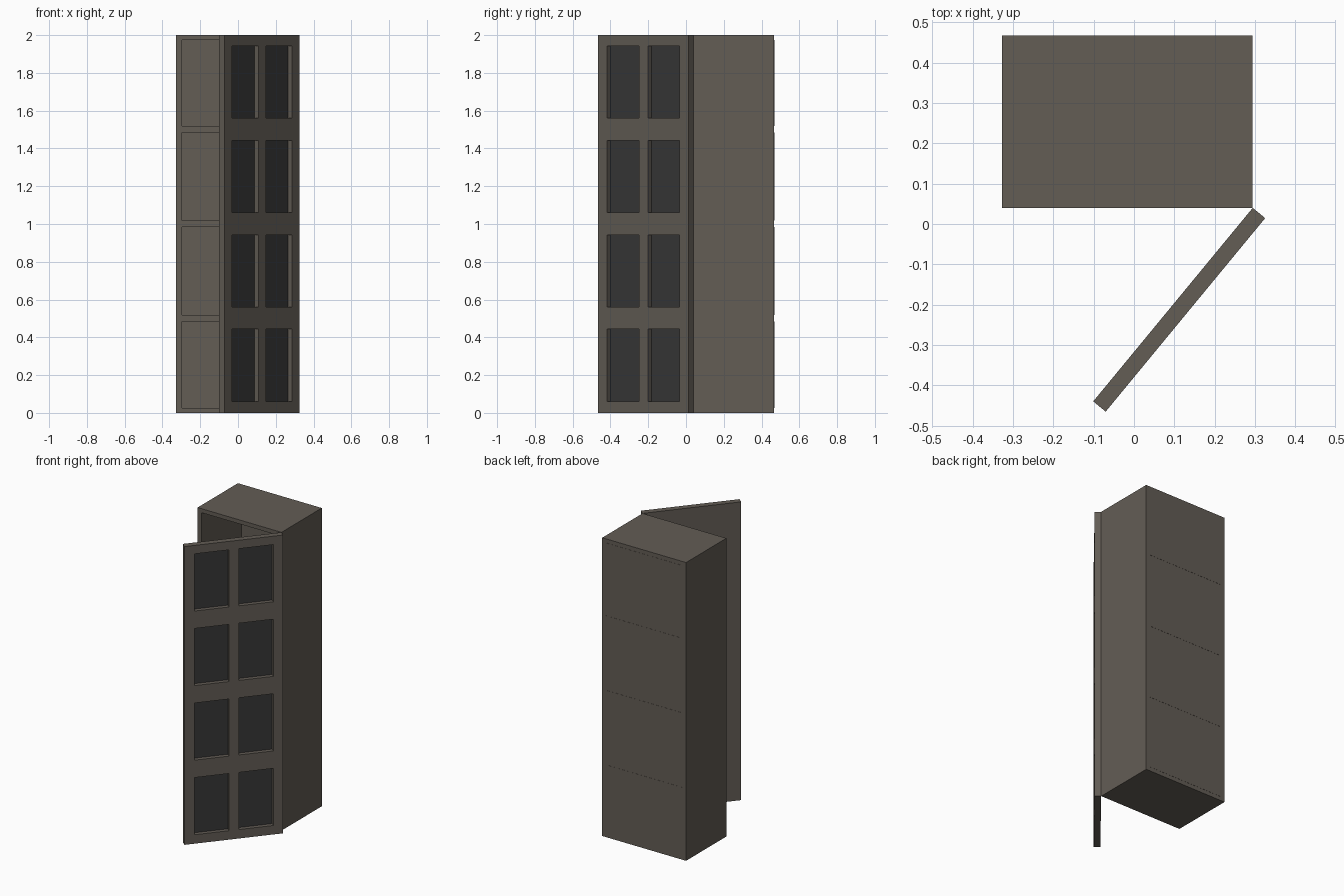
import bpy, bmesh, math

if "Cube" in bpy.data.objects:
    bpy.data.objects.remove(bpy.data.objects["Cube"])


def material(name, rgb):
    m = bpy.data.materials.new(name)
    m.diffuse_color = (*rgb, 1)
    m.use_nodes = True
    m.node_tree.nodes["Principled BSDF"].inputs["Base Color"].default_value = m.diffuse_color
    return m


WOOD = material("grey brown wood", (0.125, 0.109, 0.091))
PANE = material("dark pane", (0.040, 0.040, 0.040))


def cell_box(name, xs, zs, y0, y1, front_depth, back_depth, pane_mat=0):
    """Box whose odd grid cells are sunk from the front and/or offset at the back."""
    bm = bmesh.new()
    front_cells, back_cells = [], []
    nx, nz = len(xs), len(zs)
    grids = []
    for y, cells in ((y0, front_cells), (y1, back_cells)):
        v = [[bm.verts.new((x, y, z)) for z in zs] for x in xs]
        grids.append(v)
        for i in range(nx - 1):
            for j in range(nz - 1):
                q = [v[i][j], v[i + 1][j], v[i + 1][j + 1], v[i][j + 1]]
                f = bm.faces.new(q if y == y0 else q[::-1])
                if i % 2 and j % 2:
                    cells.append(f)
    # outer rim joining front and back
    a, b = grids
    for j in range(nz - 1):
        for i in (0, nx - 1):
            bm.faces.new((a[i][j], a[i][j + 1], b[i][j + 1], b[i][j]))
    for i in range(nx - 1):
        for j in (0, nz - 1):
            bm.faces.new((a[i][j], a[i + 1][j], b[i + 1][j], b[i][j]))
    bmesh.ops.recalc_face_normals(bm, faces=bm.faces[:])
    # sink the cells
    for cells, depth in ((front_cells, front_depth), (back_cells, back_depth)):
        if depth:
            bmesh.ops.inset_individual(bm, faces=cells, thickness=0, depth=-depth)
    for f in front_cells:
        f.material_index = pane_mat
    me = bpy.data.meshes.new(name)
    bm.to_mesh(me)
    bm.free()
    me.materials.append(WOOD)
    me.materials.append(PANE)
    ob = bpy.data.objects.new(name, me)
    bpy.context.collection.objects.link(ob)
    return ob


W, H, T = 0.622, 2.0, 0.04
HINGE_X, HINGE_Y, BACK_Y = 0.2945, 0.04, 0.467
L = HINGE_X - W

# carcass with four open compartments and thin back plates
shelf_z = [0]
for k in range(4):
    shelf_z += [k * 0.5 + (0.027 if k == 0 else 0.018),
                k * 0.5 + (0.473 if k == 3 else 0.485)]
shelf_z.append(H)
cell_box("cabinet_carcass", [L, L + 0.03, HINGE_X - 0.03, HINGE_X], shelf_z,
         HINGE_Y, BACK_Y, BACK_Y - HINGE_Y - 0.003, -0.001)

# open door with eight sunken panes, swung around its hinge edge
pane_z = [0]
for k in range(4):
    pane_z += [k * 0.5 + 0.06, k * 0.5 + 0.443]
pane_z.append(H)
door = cell_box("door", [-W, -0.56, -0.342, -0.28, -0.062, 0], pane_z,
                -T, 0, 0.028, 0, pane_mat=1)
door.location = (HINGE_X, HINGE_Y, 0)
door.rotation_euler = (0, 0, math.radians(50.5))
